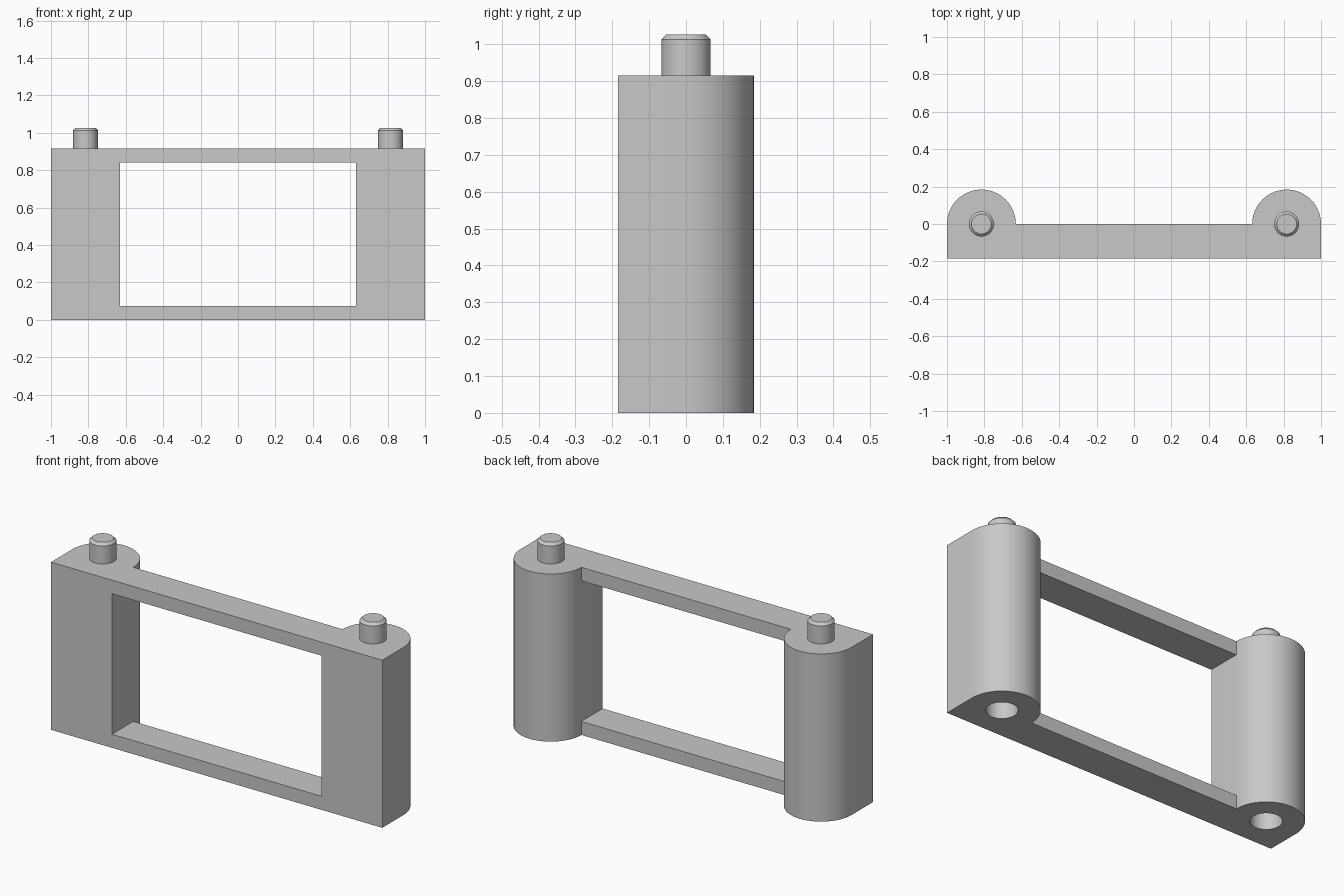
import bpy
import bmesh
from math import cos, sin, pi
from mathutils import Matrix, Vector

R = 0.184              # post radius, also half the depth
POST_X = 1 - R         # post axis
HEIGHT = 0.915
RAIL = 0.074           # rail thickness
PIN_R, PIN_TOP, CHAMFER = 0.067, 1.027, 0.014
SOCKET_R, SOCKET_DEPTH = 0.077, 0.13
SEG = 48

cube = bpy.data.objects.get("Cube")
if cube:
    bpy.data.objects.remove(cube, do_unlink=True)

grey = bpy.data.materials.new("light grey")
grey.use_nodes = True
grey.diffuse_color = (0.58, 0.58, 0.58, 1)
grey.node_tree.nodes["Principled BSDF"].inputs["Base Color"].default_value = grey.diffuse_color


def make_object(name, bm):
    bmesh.ops.recalc_face_normals(bm, faces=bm.faces)
    mesh = bpy.data.meshes.new(name)
    bm.to_mesh(mesh)
    bm.free()
    obj = bpy.data.objects.new(name, mesh)
    bpy.context.collection.objects.link(obj)
    mesh.materials.append(grey)
    return obj


def activate(obj):
    bpy.ops.object.select_all(action='DESELECT')
    obj.select_set(True)
    bpy.context.view_layer.objects.active = obj


def smooth(obj):
    activate(obj)
    bpy.ops.object.shade_smooth_by_angle(angle=pi / 6)


def cylinder(name, x, radius, z0, z1):
    bm = bmesh.new()
    bmesh.ops.create_cone(bm, cap_ends=True, segments=SEG, radius1=radius,
                          radius2=radius, depth=z1 - z0,
                          matrix=Matrix.Translation((x, 0, (z0 + z1) / 2)))
    return make_object(name, bm)


def cut(target, cutter):
    cutter.hide_render = True
    activate(target)
    mod = target.modifiers.new("cut", 'BOOLEAN')
    mod.operation = 'DIFFERENCE'
    mod.solver = 'EXACT'
    mod.object = cutter
    bpy.ops.object.modifier_apply(modifier=mod.name)
    bpy.data.objects.remove(cutter, do_unlink=True)


# Frame: plan outline with a half-round back on each post, extruded upward
half = [(POST_X + R * cos(pi * i / 32), R * sin(pi * i / 32)) for i in range(33)]
outline = [(-1, -R), (1, -R)] + half + [(-x, y) for x, y in reversed(half)]
bm = bmesh.new()
base = bm.faces.new([bm.verts.new((x, y, 0)) for x, y in outline])
top = bmesh.ops.extrude_face_region(bm, geom=[base])
bmesh.ops.translate(bm, vec=Vector((0, 0, HEIGHT)),
                    verts=[g for g in top["geom"] if isinstance(g, bmesh.types.BMVert)])
frame = make_object("frame", bm)

# Window opening between the posts and rails
bm = bmesh.new()
opening = Matrix.Translation((0, -R / 2, HEIGHT / 2)) @ Matrix.Diagonal(
    (2 * (POST_X - R), R * 1.4, HEIGHT - 2 * RAIL, 1))
bmesh.ops.create_cube(bm, size=1, matrix=opening)
cut(frame, make_object("window_cutter", bm))

# Sockets under the posts
for side in (-1, 1):
    cut(frame, cylinder("socket_cutter", side * POST_X, SOCKET_R, -0.1, SOCKET_DEPTH))
smooth(frame)

# Chamfered pins on top of the posts
for side, name in ((-1, "right_pin"), (1, "left_pin")):
    pin = cylinder(name, side * POST_X, PIN_R, HEIGHT, PIN_TOP)
    bm = bmesh.new()
    bm.from_mesh(pin.data)
    rim = [e for e in bm.edges if all(v.co.z > PIN_TOP - 0.001 for v in e.verts)]
    bmesh.ops.bevel(bm, geom=rim, offset=CHAMFER, segments=1, affect='EDGES')
    bm.to_mesh(pin.data)
    bm.free()
    smooth(pin)
